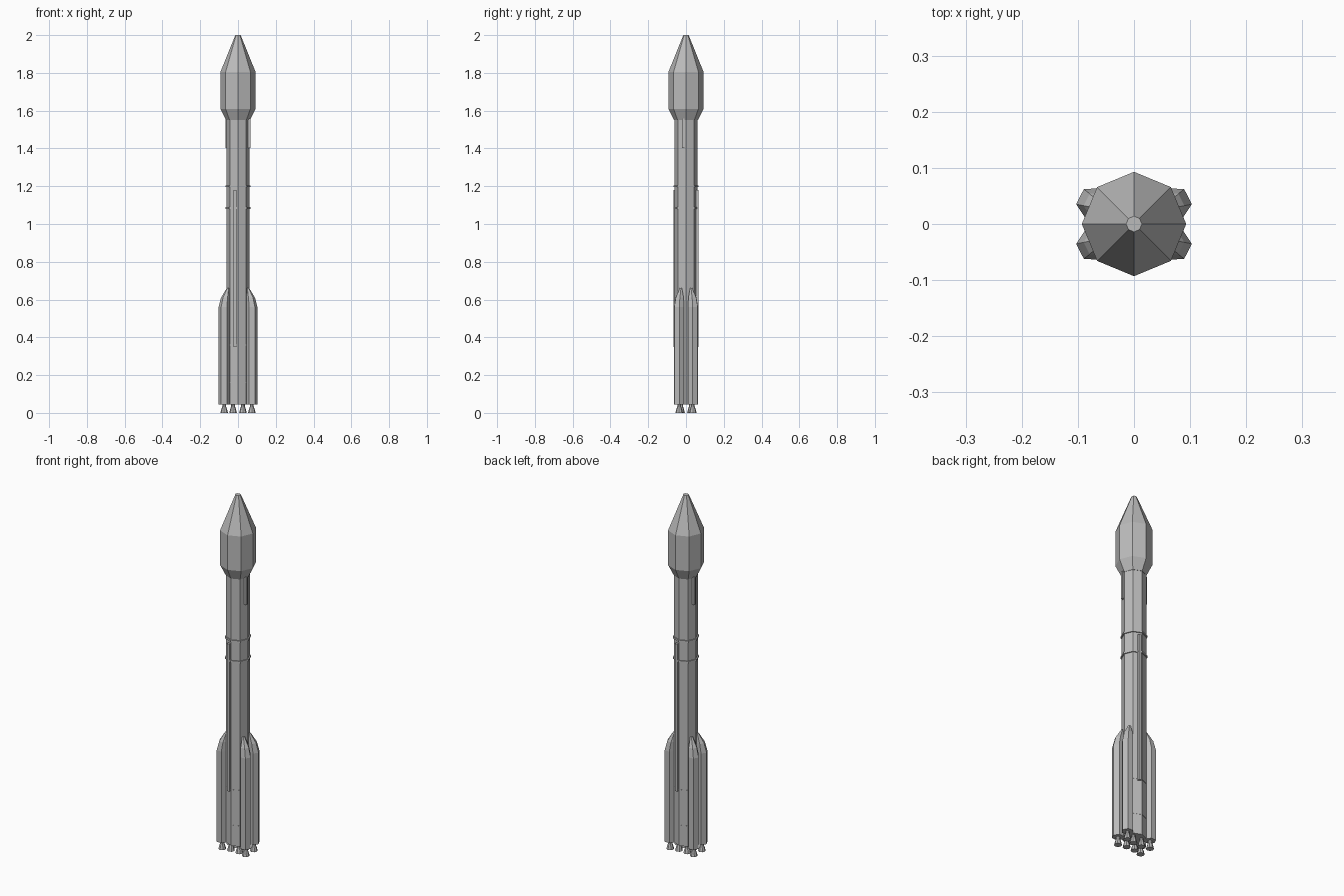
import bpy, bmesh
from math import pi, sin, cos, radians

old = bpy.data.objects.get("Cube")
if old:
    bpy.data.objects.remove(old, do_unlink=True)

grey = bpy.data.materials.new("hull grey")
grey.use_nodes = True
tone = (0.5, 0.5, 0.5, 1)
grey.diffuse_color = tone
grey.node_tree.nodes["Principled BSDF"].inputs["Base Color"].default_value = tone


def finish(name, bm):
    bmesh.ops.recalc_face_normals(bm, faces=bm.faces)
    mesh = bpy.data.meshes.new(name)
    bm.to_mesh(mesh)
    bm.free()
    mesh.materials.append(grey)
    ob = bpy.data.objects.new(name, mesh)
    bpy.context.collection.objects.link(ob)
    return ob


def loft(name, rings, sides, turn=0.0):
    """Stack polygon rings given as (x, y, z, radius) and cap both ends."""
    bm = bmesh.new()
    loops = []
    for x, y, z, r in rings:
        loops.append([bm.verts.new((x + r * cos(turn + 2 * pi * i / sides),
                                    y + r * sin(turn + 2 * pi * i / sides), z))
                      for i in range(sides)])
    for low, high in zip(loops, loops[1:]):
        for i in range(sides):
            j = (i + 1) % sides
            bm.faces.new((low[i], low[j], high[j], high[i]))
    bm.faces.new(loops[0])
    bm.faces.new(loops[-1])
    return finish(name, bm)


def lathe(name, profile, sides=8, x=0, y=0):
    return loft(name, [(x, y, z, r) for z, r in profile], sides)


def box(name, centre, size):
    bm = bmesh.new()
    bmesh.ops.create_cube(bm, size=1)
    bmesh.ops.scale(bm, vec=size, verts=bm.verts)
    bmesh.ops.translate(bm, vec=centre, verts=bm.verts)
    return finish(name, bm)


def nozzle(name, x, y):
    bell = [(0, 0.02), (0.02, 0.015), (0.034, 0.010), (0.05, 0.010)]
    lathe(name, bell, 8, x, y)


# Octagonal core and payload fairing
lathe("core_body", [(0.045, 0.061), (1.56, 0.061)])
lathe("fairing", [(1.55, 0.063), (1.61, 0.093), (1.805, 0.093), (2.0, 0.014)])

# Raised stage rings and fine lower seams
for z in (1.085, 1.2):
    lathe("stage_ring", [(z - 0.005, 0.067), (z + 0.005, 0.067)])
for z in (0.16, 0.36):
    lathe("lower_seam", [(z - 0.002, 0.062), (z + 0.002, 0.062)])

# Cable ducts, repeated by a half turn
for s in (-1, 1):
    box("long_duct", (s * 0.015, s * 0.06, 0.765), (0.016, 0.014, 0.83))
    box("short_duct", (s * 0.06, s * -0.015, 1.48), (0.012, 0.014, 0.155))

# Four hexagonal boosters with inward-leaning noses, plus engine bells
for sx in (-1, 1):
    for sy in (-1, 1):
        side = ("left" if sx > 0 else "right") + ("_back" if sy > 0 else "_front")
        rings = [(0.073, 0.037, 0.045, 0.030), (0.073, 0.037, 0.56, 0.030),
                 (0.066, 0.034, 0.61, 0.024), (0.053, 0.027, 0.66, 0.007)]
        loft("booster_" + side, [(sx * x, sy * y, z, r) for x, y, z, r in rings],
             6, sx * sy * radians(-3.3))
        nozzle("booster_nozzle_" + side, sx * 0.073, sy * 0.036)
        nozzle("core_nozzle_" + side, sx * 0.026, sy * 0.026)
